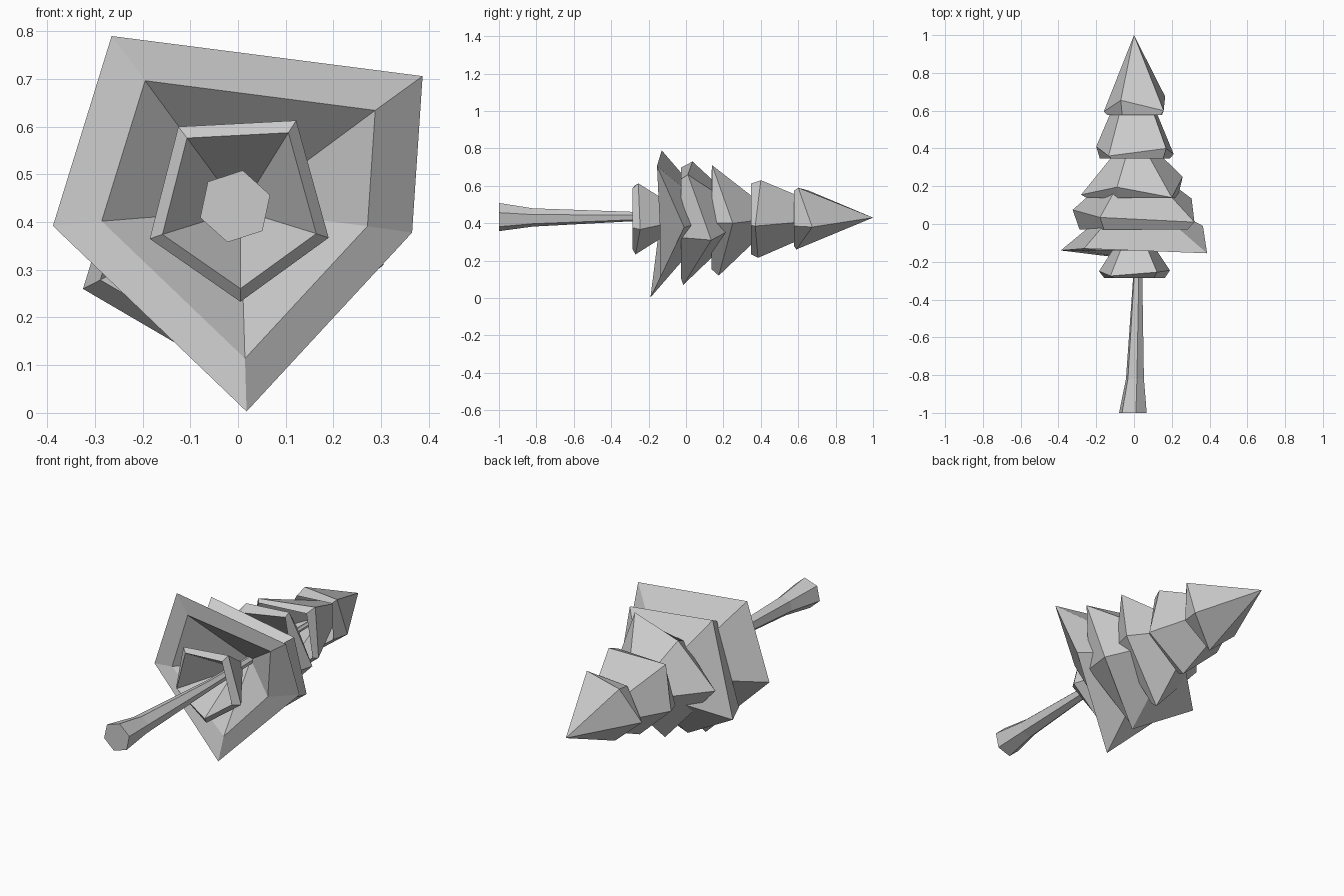
import bpy, math
from mathutils import Vector


def make(name, verts, faces):
    me = bpy.data.meshes.new(name)
    me.from_pydata(verts, [], faces)
    me.update()
    ob = bpy.data.objects.new(name, me)
    bpy.context.collection.objects.link(ob)
    return ob


# Trunk: six-sided tapering rings along y -> (y, centre x, centre z, radius)
rings = [(-1, -0.006, 0.433, 0.077), (-0.82, 0.005, 0.431, 0.05),
         (-0.27, 0.02, 0.436, 0.025), (0.6, 0.005, 0.43, 0.012)]
verts, faces = [], []
for y, cx, cz, r in rings:
    for k in range(6):
        a = math.radians(78 + 60 * k)
        verts.append((cx + r * math.cos(a), y, cz + r * math.sin(a)))
for j in range(len(rings) - 1):
    for k in range(6):
        n = (k + 1) % 6
        faces.append((6 * j + k, 6 * j + 6 + k, 6 * j + 6 + n, 6 * j + n))
faces += [tuple(range(6)), tuple(range(len(verts) - 1, len(verts) - 7, -1))]
make("trunk", verts, faces)


# Branch tier: five-sided cone with an uneven rim, bevelled lip and hollow underside
def tier(name, rim, apex_y, lip_y, lip_scale, hollow_y):
    c = Vector((0.005, 0, 0.43))
    outer = [Vector(p) for p in rim]
    lip = []
    for p in outer:
        q = c + (p - c) * lip_scale
        q.y = lip_y
        lip.append(q)
    verts = outer + lip + [Vector((0, apex_y, 0.43)), Vector((0.005, hollow_y, 0.425))]
    faces = []
    for k in range(5):
        n = (k + 1) % 5
        faces += [(k, 10, n), (k, n, 5 + n, 5 + k), (5 + k, 5 + n, 11)]
    # rim runs clockwise seen from the front, so flip to point outwards
    make(name, verts, [f for f in faces])


tier("branches_1", [(-0.125, -0.275, 0.60), (0.122, -0.255, 0.613), (0.19, -0.245, 0.367),
                    (0.005, -0.27, 0.233), (-0.185, -0.25, 0.365)], 0.04, -0.285, 0.86, -0.02)
tier("branches_2", [(-0.265, -0.13, 0.79), (0.387, -0.155, 0.706), (0.365, -0.01, 0.378),
                    (0.018, -0.19, 0.003), (-0.388, -0.14, 0.392)], 0.18, -0.14, 0.74, 0.10)
tier("branches_3", [(-0.18, 0.035, 0.73), (0.32, 0.01, 0.66), (0.305, 0.135, 0.31),
                    (0.0, -0.015, 0.07), (-0.325, 0.075, 0.26)], 0.36, -0.028, 0.89, 0.26)
tier("branches_4", [(-0.09, 0.195, 0.66), (0.2, 0.14, 0.71), (0.258, 0.25, 0.40),
                    (0.0, 0.175, 0.12), (-0.28, 0.155, 0.43)], 0.50, 0.137, 0.89, 0.42)
tier("branches_5", [(-0.135, 0.36, 0.61), (0.17, 0.40, 0.63), (0.21, 0.37, 0.385),
                    (0.0, 0.385, 0.215), (-0.2, 0.41, 0.40)], 0.88, 0.348, 0.91, 0.70)
tier("branches_top", [(-0.07, 0.655, 0.575), (0.157, 0.60, 0.59), (0.165, 0.675, 0.38),
                      (0.0, 0.59, 0.26), (-0.16, 0.595, 0.40)], 1.0, 0.578, 0.90, 0.90)
